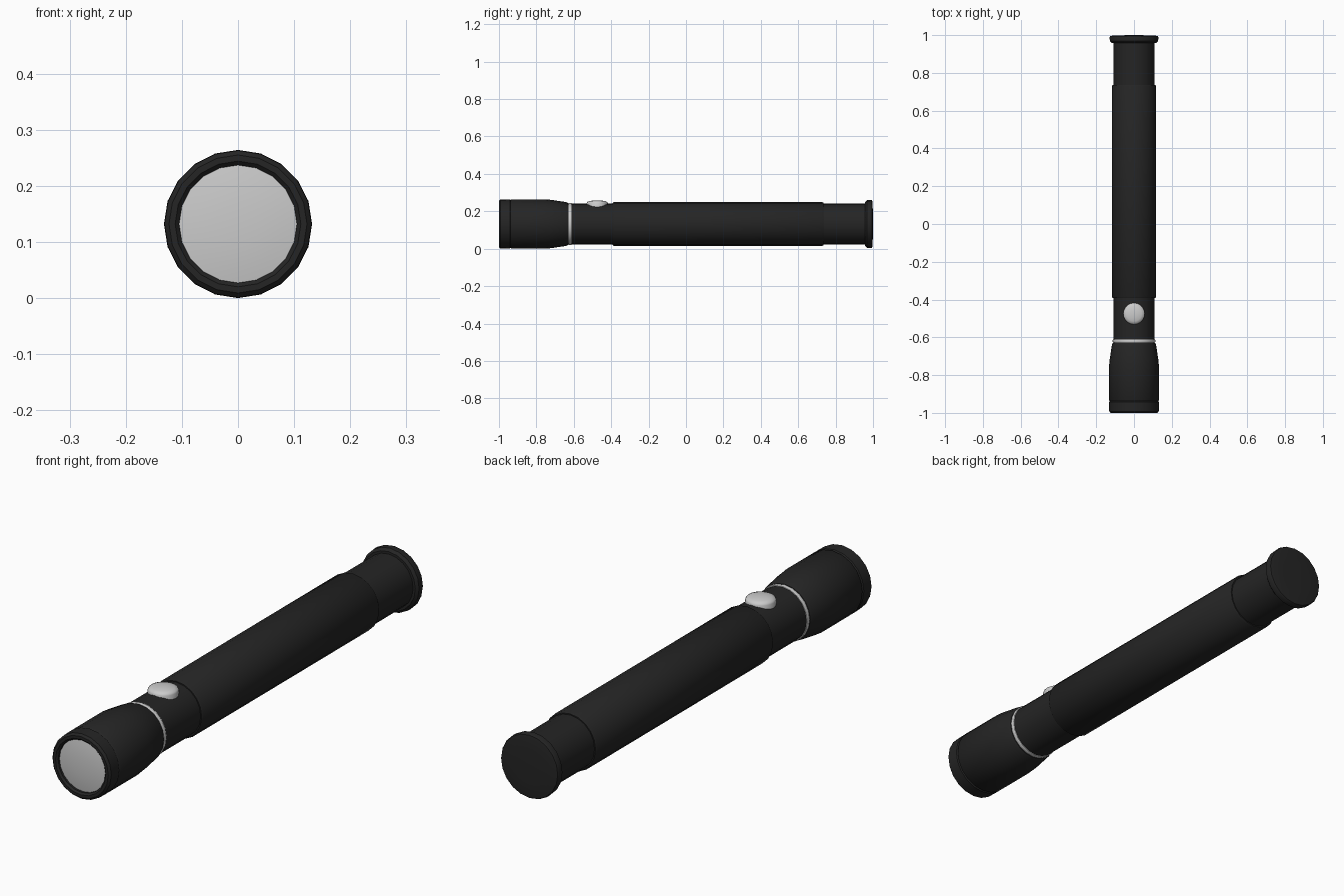
import bpy, bmesh, math
from mathutils import Matrix

if "Cube" in bpy.data.objects:
    bpy.data.objects.remove(bpy.data.objects["Cube"])

AXIS_Z = 0.132
SIDES = 20

dark = bpy.data.materials.new("dark_body")
dark.diffuse_color = (0.018, 0.018, 0.018, 1)
dark.use_nodes = True
dark.node_tree.nodes["Principled BSDF"].inputs["Base Color"].default_value = dark.diffuse_color


def lathe(name, profile, mat=None, sides=SIDES, angle=40):
    """Spin (position along axis, radius) points around local z; radius 0 makes a pole."""
    bm = bmesh.new()
    rings = []
    for h, r in profile:
        if r == 0:
            rings.append([bm.verts.new((0, 0, h))])
        else:
            rings.append([bm.verts.new((r * math.cos(2 * math.pi * i / sides),
                                        r * math.sin(2 * math.pi * i / sides), h))
                          for i in range(sides)])
    for a, b in zip(rings, rings[1:]):
        for i in range(sides):
            j = (i + 1) % sides
            if len(a) == 1:
                bm.faces.new((a[0], b[j], b[i]))
            elif len(b) == 1:
                bm.faces.new((a[i], a[j], b[0]))
            else:
                bm.faces.new((a[i], a[j], b[j], b[i]))
    bmesh.ops.recalc_face_normals(bm, faces=bm.faces)
    me = bpy.data.meshes.new(name)
    bm.to_mesh(me)
    bm.free()
    ob = bpy.data.objects.new(name, me)
    bpy.context.collection.objects.link(ob)
    if mat:
        me.materials.append(mat)
    bpy.ops.object.select_all(action='DESELECT')
    ob.select_set(True)
    bpy.context.view_layer.objects.active = ob
    bpy.ops.object.shade_smooth_by_angle(angle=math.radians(angle))
    return ob


def along_y(name, profile, mat=None, angle=40):
    """Lathed part lying along the flashlight's length."""
    ob = lathe(name, profile, mat, angle=angle)
    ob.data.transform(Matrix.Translation((0, 0, AXIS_Z)) @ Matrix.Rotation(-math.pi / 2, 4, 'X'))
    return ob


# Bezel ring around the lens
along_y("bezel", [(-0.975, 0), (-0.975, 0.105), (-0.993, 0.105), (-1.0, 0.112), (-1.0, 0.123),
                  (-0.992, 0.131), (-0.942, 0.132), (-0.938, 0.128), (-0.936, 0)], dark)
# Lens, slightly domed
along_y("lens", [(-0.992, 0), (-0.991, 0.04), (-0.988, 0.08), (-0.984, 0.106), (-0.978, 0.106)])
# Flared head
along_y("head", [(-0.94, 0), (-0.938, 0.128), (-0.932, 0.132), (-0.75, 0.132), (-0.72, 0.129),
                 (-0.64, 0.117), (-0.63, 0.112), (-0.628, 0)], dark)
# Bright collar
along_y("collar_ring", [(-0.63, 0.1), (-0.628, 0.111), (-0.625, 0.1125), (-0.615, 0.1125),
                        (-0.612, 0.111), (-0.61, 0.1)])
# Main tube and thicker grip sleeve
along_y("barrel", [(-0.64, 0), (-0.64, 0.1085), (0.97, 0.1085), (0.97, 0)], dark)
along_y("grip", [(-0.392, 0.105), (-0.392, 0.113), (-0.386, 0.117),
                 (0.73, 0.117), (0.736, 0.113), (0.736, 0.105)], dark)
# Tail cap
along_y("tail_cap", [(0.958, 0), (0.958, 0.118), (0.968, 0.128), (0.99, 0.129), (0.995, 0.126),
                     (0.997, 0.115), (0.999, 0.07), (1.0, 0)], dark)

# Switch button on top
button = lathe("button", [(0.2, 0), (0.2, 0.057), (0.243, 0.057), (0.25, 0.053),
                          (0.255, 0.04), (0.258, 0.02), (0.259, 0)])
button.location = (0, -0.475, 0)
